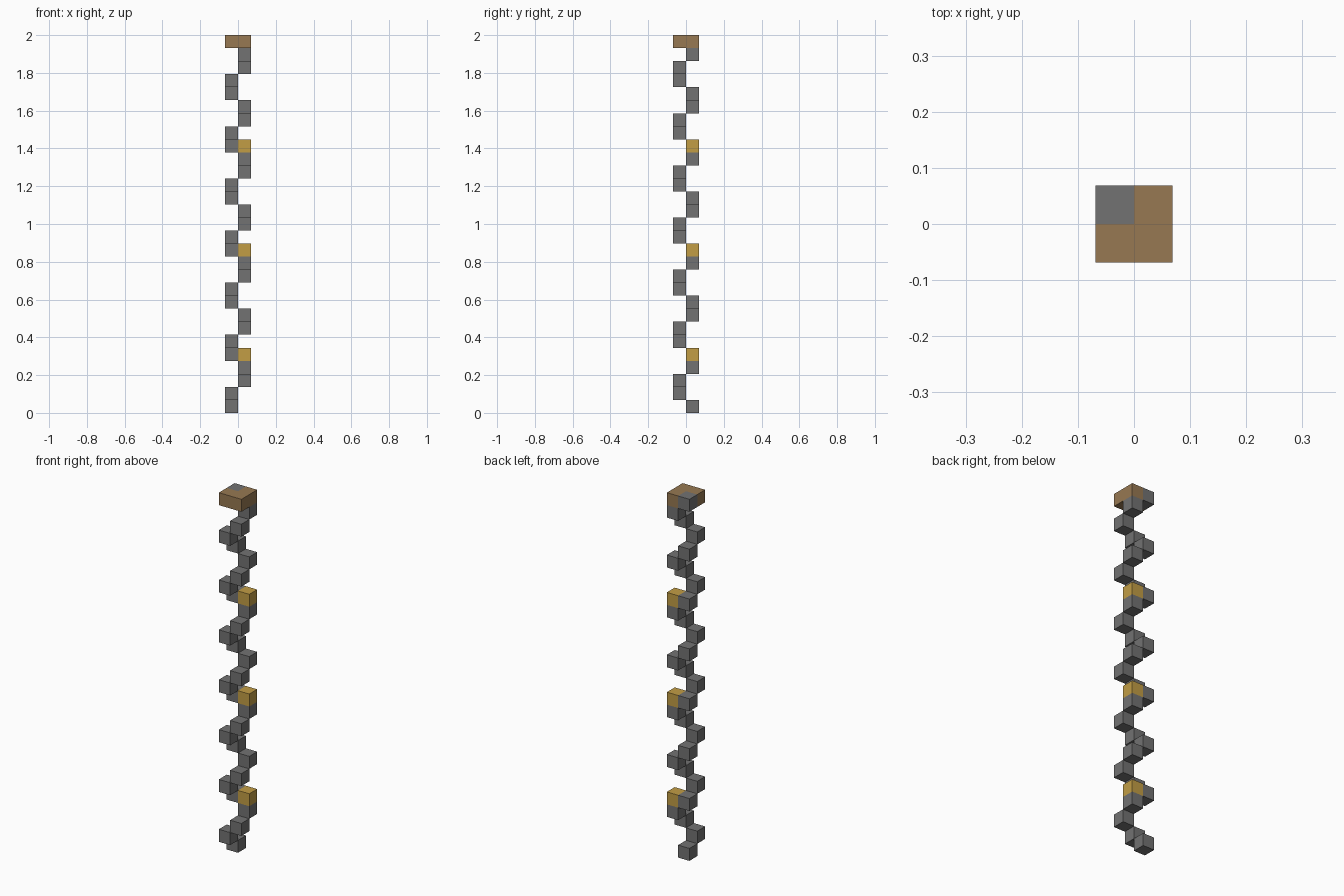
import bpy
import bmesh
from mathutils import Matrix, Vector

default = bpy.data.objects.get("Cube")
if default:
    bpy.data.objects.remove(default, do_unlink=True)

LEVELS = 29
S = 2 / LEVELS  # edge of one block
CORNERS = [(-1, 1), (-1, -1), (1, -1), (1, 1)]  # order of climb


def material(name, rgb):
    mat = bpy.data.materials.new(name)
    mat.use_nodes = True
    color = (*rgb, 1)
    mat.diffuse_color = color
    mat.node_tree.nodes["Principled BSDF"].inputs["Base Color"].default_value = color
    return mat


stone = material("stone_grey", (0.17, 0.17, 0.17))
gold = material("lamp_gold", (0.54, 0.34, 0.06))
wood = material("wood_brown", (0.31, 0.19, 0.085))


def finish(bm, name, mat):
    bmesh.ops.recalc_face_normals(bm, faces=bm.faces)
    mesh = bpy.data.meshes.new(name)
    bm.to_mesh(mesh)
    bm.free()
    mesh.materials.append(mat)
    return mesh


def block_mesh(name, mat):
    bm = bmesh.new()
    bmesh.ops.create_cube(bm, size=S, matrix=Matrix.Translation((0, 0, S / 2)))
    return finish(bm, name, mat)


def place(name, mesh, corner=(0, 0), level=0):
    obj = bpy.data.objects.new(name, mesh)
    obj.location = (corner[0] * S / 2, corner[1] * S / 2, level * S)
    bpy.context.collection.objects.link(obj)


# Spiral of steps, one block per level
step = block_mesh("step", stone)
for level in range(LEVELS):
    place(f"step_{level + 1}", step, CORNERS[level % 4], level)

# Lamps beside every second turn
lamp = block_mesh("lamp", gold)
for level in range(4, LEVELS - 1, 8):
    place(f"lamp_{level // 8 + 1}", lamp, (1, 1), level)

# L-shaped landing around the last step
bm = bmesh.new()
outline = [(-1, -1), (1, -1), (1, 1), (0, 1), (0, 0), (-1, 0)]
face = bm.faces.new([bm.verts.new((x * S, y * S, 0)) for x, y in outline])
top = bmesh.ops.extrude_face_region(bm, geom=[face])["geom"]
bmesh.ops.translate(bm, vec=Vector((0, 0, S)),
                    verts=[v for v in top if isinstance(v, bmesh.types.BMVert)])
place("landing", finish(bm, "landing", wood), level=LEVELS - 1)
